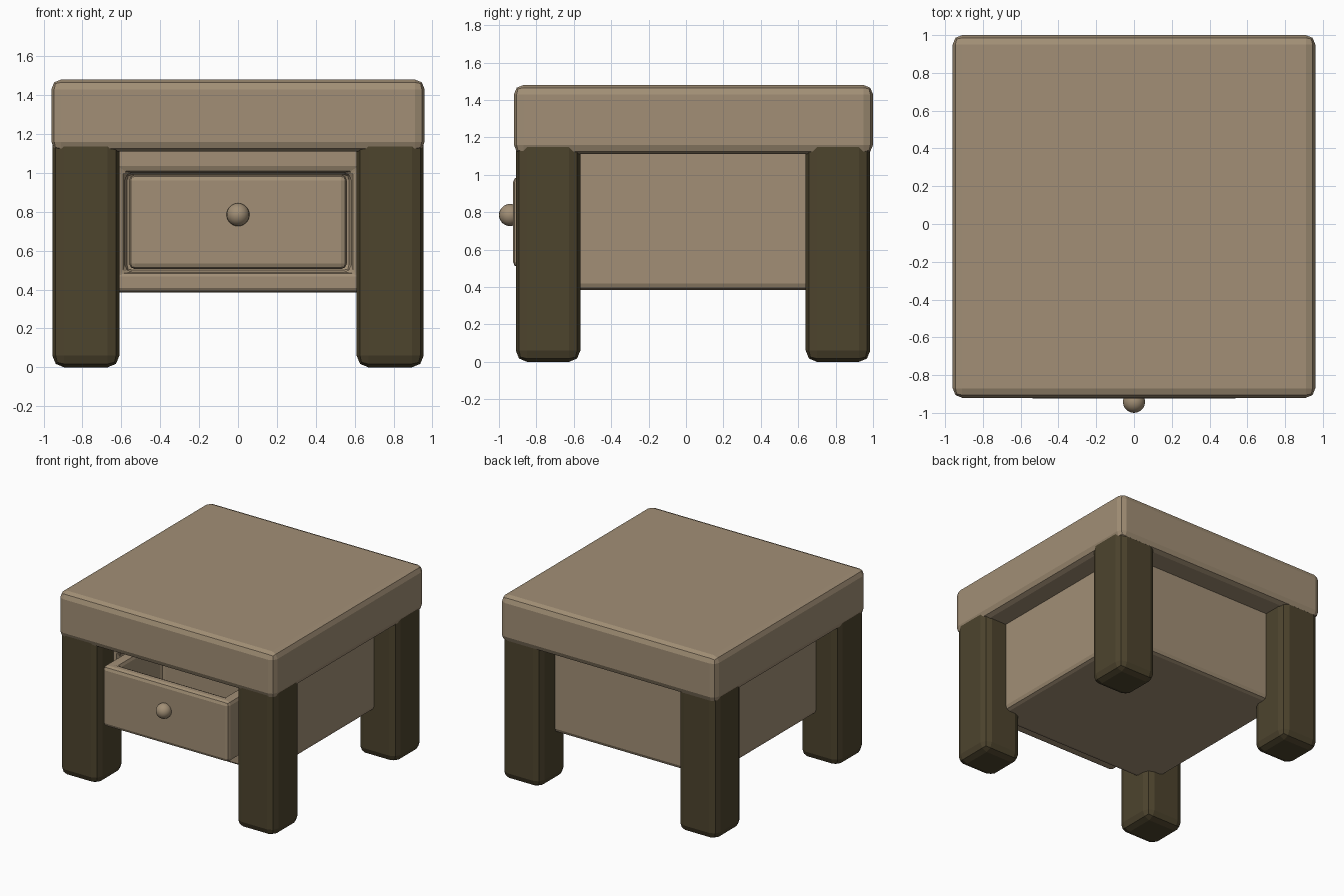
import bpy, bmesh
from mathutils import Vector

if "Cube" in bpy.data.objects:
    bpy.data.objects.remove(bpy.data.objects["Cube"])


def material(name, color):
    m = bpy.data.materials.new(name)
    m.diffuse_color = (*color, 1.0)
    m.use_nodes = True
    m.node_tree.nodes["Principled BSDF"].inputs["Base Color"].default_value = m.diffuse_color
    return m


TAN = material("tan wood", (0.36, 0.275, 0.18))
DARK = material("dark wood", (0.075, 0.058, 0.027))


def finish(name, bm, mat, bevel=0.0):
    """Turn a bmesh into an object with rounded edges."""
    bmesh.ops.recalc_face_normals(bm, faces=bm.faces)
    mesh = bpy.data.meshes.new(name)
    bm.to_mesh(mesh)
    bm.free()
    mesh.materials.append(mat)
    ob = bpy.data.objects.new(name, mesh)
    bpy.context.collection.objects.link(ob)
    if bevel:
        mod = ob.modifiers.new("rounded edges", 'BEVEL')
        mod.width = bevel
        mod.segments = 2
        mod.limit_method = 'ANGLE'
    return ob


def box_mesh(lo, hi):
    bm = bmesh.new()
    bmesh.ops.create_cube(bm, size=1.0)
    lo, hi = Vector(lo), Vector(hi)
    for v in bm.verts:
        v.co = Vector([hi[i] if v.co[i] > 0 else lo[i] for i in range(3)])
    return bm


def box(name, lo, hi, mat, bevel):
    return finish(name, box_mesh(lo, hi), mat, bevel)


def hollow_box(name, lo, hi, cav_lo, cav_hi, axis, sign, mat, bevel):
    """Box with a rectangular cavity opening on one side (axis, sign)."""
    bm = box_mesh(lo, hi)
    bm.normal_update()
    face = max(bm.faces, key=lambda f: f.normal[axis] * sign)
    mid = face.calc_center_median()
    # opening outline on the face
    bmesh.ops.inset_individual(bm, faces=[face], thickness=0.02)
    for v in face.verts:
        for i in range(3):
            if i != axis:
                v.co[i] = cav_hi[i] if v.co[i] > mid[i] else cav_lo[i]
    # push the opening inward to the cavity floor
    deep = bmesh.ops.extrude_discrete_faces(bm, faces=[face])["faces"][0]
    for v in deep.verts:
        v.co[axis] = cav_lo[axis] if sign > 0 else cav_hi[axis]
    return finish(name, bm, mat, bevel)


# Thick table top
box("table_top", (-0.96, -0.92, 1.11), (0.96, 1.0, 1.48), TAN, 0.05)

# Four chunky legs
for side, sx in (("left", -1), ("right", 1)):
    for end, y0 in (("front", -0.91), ("back", 0.64)):
        x0, x1 = sorted((sx * 0.61, sx * 0.955))
        box(f"{end}_{side}_leg", (x0, y0, 0.0), (x1, y0 + 0.345, 1.22), DARK, 0.06)

# Cabinet body with a drawer opening in the front
hollow_box("cabinet_body", (-0.76, -0.71, 0.385), (0.76, 0.79, 1.16),
           (-0.58, -0.71, 0.49), (0.58, -0.17, 1.0), 1, -1, TAN, 0.035)

# Drawer, pulled slightly open and hollow from above
hollow_box("drawer", (-0.56, -0.925, 0.505), (0.56, -0.2, 0.99),
           (-0.47, -0.835, 0.58), (0.47, -0.29, 0.99), 2, 1, TAN, 0.03)

# Round drawer knob
bm = bmesh.new()
bmesh.ops.create_uvsphere(bm, u_segments=20, v_segments=14, radius=0.059)
bmesh.ops.translate(bm, verts=bm.verts, vec=(0, -0.941, 0.785))
knob = finish("drawer_knob", bm, TAN)
for p in knob.data.polygons:
    p.use_smooth = True
